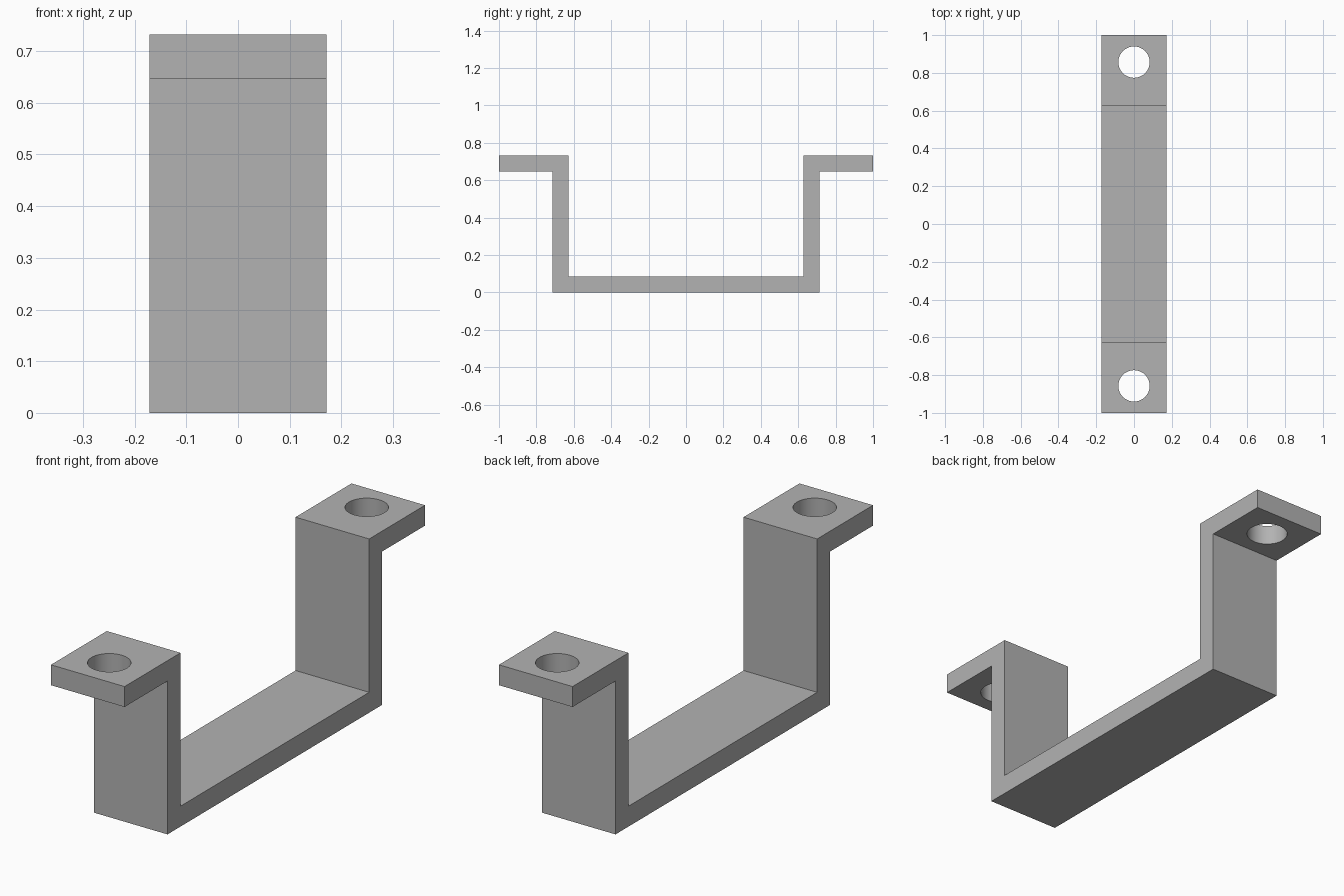
import bpy
import bmesh
import math

cube = bpy.data.objects.get("Cube")
if cube:
    bpy.data.objects.remove(cube, do_unlink=True)

WIDTH = 0.343      # strap width along x
THICK = 0.086      # plate thickness
HEIGHT = 0.732
WALL = 0.714       # outer face of the upright walls
HOLE_Y = 0.857
HOLE_R = 0.083

# Material
grey = bpy.data.materials.new("plain grey")
grey.use_nodes = True
colour = (0.45, 0.45, 0.45, 1)
grey.diffuse_color = colour
grey.node_tree.nodes["Principled BSDF"].inputs["Base Color"].default_value = colour

# Bracket: half profile in y and z, mirrored, then extruded across x
half = [(WALL, 0), (WALL, HEIGHT - THICK), (1, HEIGHT - THICK),
        (1, HEIGHT), (WALL - THICK, HEIGHT), (WALL - THICK, THICK)]
outline = half + [(-y, z) for y, z in reversed(half)]

bm = bmesh.new()
face = bm.faces.new([bm.verts.new((-WIDTH / 2, y, z)) for y, z in outline])
side = bmesh.ops.extrude_face_region(bm, geom=[face])["geom"]
bmesh.ops.translate(bm, vec=(WIDTH, 0, 0),
                    verts=[v for v in side if isinstance(v, bmesh.types.BMVert)])
bmesh.ops.recalc_face_normals(bm, faces=bm.faces)
mesh = bpy.data.meshes.new("bracket")
bm.to_mesh(mesh)
bm.free()
mesh.materials.append(grey)
bracket = bpy.data.objects.new("bracket", mesh)
bpy.context.collection.objects.link(bracket)

# Bolt holes through both flanges
for name, y in (("front", -HOLE_Y), ("back", HOLE_Y)):
    bpy.ops.mesh.primitive_cylinder_add(
        vertices=48, radius=HOLE_R, depth=THICK * 3,
        location=(0, y, HEIGHT - THICK / 2))
    cutter = bpy.context.object
    cutter.name = name + "_hole_cutter"
    cutter.data.materials.append(grey)
    cutter.hide_render = True
    cutter.hide_set(True)
    cutter.display_type = 'WIRE'
    cut = bracket.modifiers.new(name + "_hole", 'BOOLEAN')
    cut.operation = 'DIFFERENCE'
    cut.solver = 'EXACT'
    cut.object = cutter

# Apply the cuts, then smooth only the hole walls
bpy.ops.object.select_all(action='DESELECT')
bpy.context.view_layer.objects.active = bracket
bracket.select_set(True)
for modifier in list(bracket.modifiers):
    bpy.ops.object.modifier_apply(modifier=modifier.name)
bpy.ops.object.shade_smooth_by_angle(angle=math.radians(30))

# The cutters have done their work
for name in ("front", "back"):
    bpy.data.objects.remove(bpy.data.objects[name + "_hole_cutter"], do_unlink=True)
